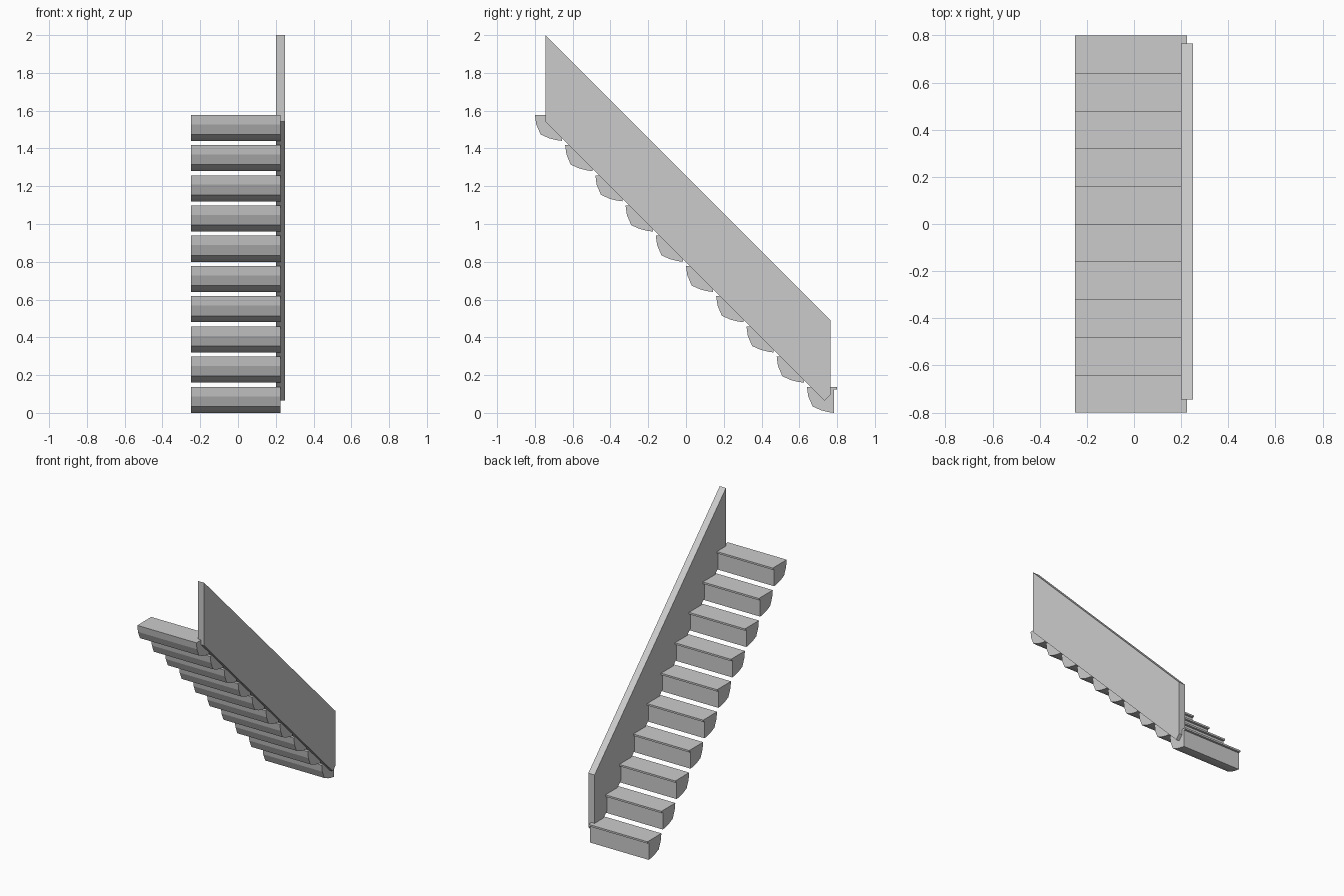
import bpy

if "Cube" in bpy.data.objects:
    bpy.data.objects.remove(bpy.data.objects["Cube"])


def extrude_profile(name, pts, x0, x1):
    """Prism from a (y, z) outline, extruded along x."""
    area = sum(a[0] * b[1] - b[0] * a[1] for a, b in zip(pts, pts[1:] + pts[:1]))
    if area < 0:
        pts = pts[::-1]
    n = len(pts)
    verts = [(x, y, z) for x in (x0, x1) for y, z in pts]
    faces = [tuple(reversed(range(n))), tuple(range(n, 2 * n))]
    faces += [(i, (i + 1) % n, n + (i + 1) % n, n + i) for i in range(n)]
    mesh = bpy.data.meshes.new(name)
    mesh.from_pydata(verts, [], faces)
    obj = bpy.data.objects.new(name, mesh)
    bpy.context.collection.objects.link(obj)
    return obj


# Steps: curved underside, flat riser and a thin overhanging nosing
STEPS, PITCH = 10, 0.16
step_profile = [(0, 0.138), (0.007, 0.088), (0.03, 0.034), (0.075, 0.014),
                (0.115, 0.004), (0.144, 0), (0.144, 0.125), (0.16, 0.125),
                (0.16, 0.138)]
for i in range(STEPS):
    y0, z0 = 0.64 - i * PITCH, i * PITCH
    extrude_profile(f"step_{i + 1}", [(y0 + y, z0 + z) for y, z in step_profile],
                    -0.25, 0.225)

# Solid sloping side wall that the steps are set into
extrude_profile("side_wall", [(-0.745, 2.0), (-0.745, 1.543), (0.733, 0.065),
                              (0.765, 0.097), (0.765, 0.49)], 0.2, 0.25)
